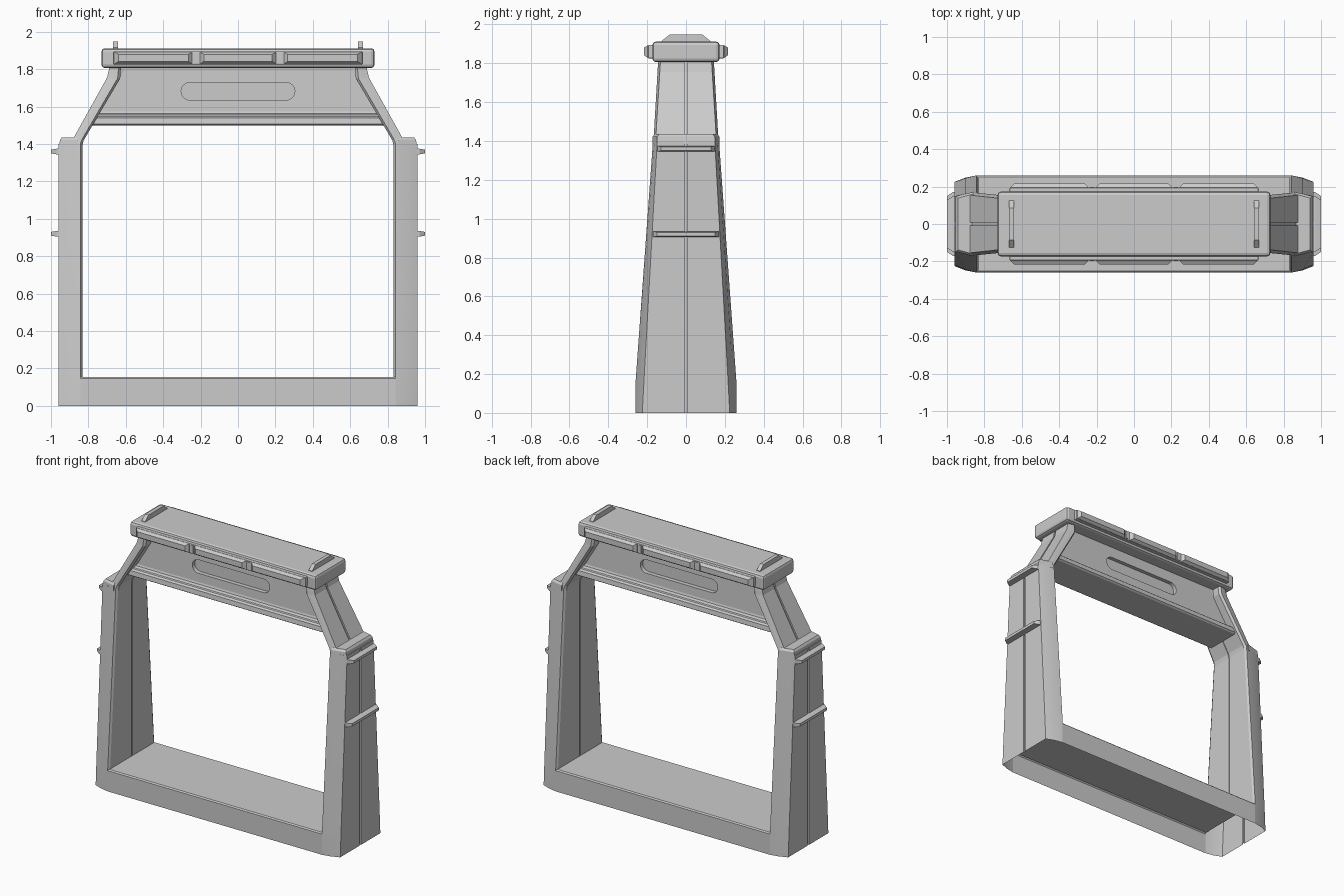
import bpy, bmesh, math

if "Cube" in bpy.data.objects:
    bpy.data.objects.remove(bpy.data.objects["Cube"])

grey = bpy.data.materials.new("matte_grey")
grey.diffuse_color = (0.6, 0.6, 0.6, 1)
grey.use_nodes = True
grey.node_tree.nodes["Principled BSDF"].inputs["Base Color"].default_value = grey.diffuse_color


def finish(name, bm, mirror="", bevel=0, drop=None):
    bmesh.ops.recalc_face_normals(bm, faces=bm.faces)
    if drop:
        gone = [f for f in bm.faces if drop(f.calc_center_median(), f.normal)]
        bmesh.ops.delete(bm, geom=gone, context="FACES")
    me = bpy.data.meshes.new(name)
    bm.to_mesh(me)
    bm.free()
    me.materials.append(grey)
    ob = bpy.data.objects.new(name, me)
    bpy.context.scene.collection.objects.link(ob)
    if bevel:
        mod = ob.modifiers.new("bevel", "BEVEL")
        mod.width, mod.segments, mod.limit_method = bevel, 2, "ANGLE"
    if mirror:
        mod = ob.modifiers.new("mirror", "MIRROR")
        mod.use_axis = ("X" in mirror, "Y" in mirror, False)
        mod.use_mirror_merge = False
    return ob


def add_loft(bm, rings):
    vs = [[bm.verts.new(p) for p in ring] for ring in rings]
    n = len(vs[0])
    for a, b in zip(vs, vs[1:]):
        for i in range(n):
            j = (i + 1) % n
            bm.faces.new((a[i], a[j], b[j], b[i]))
    bm.faces.new(vs[-1])
    bm.faces.new(vs[0][::-1])


def loft(name, rings, **kw):
    bm = bmesh.new()
    add_loft(bm, rings)
    return finish(name, bm, **kw)


def box(name, x0, x1, y0, y1, z0, z1, **kw):
    rings = [[(x0, y0, z), (x1, y0, z), (x1, y1, z), (x0, y1, z)] for z in (z0, z1)]
    return loft(name, rings, **kw)


def post_ring(inner, outer, h, o, lip):
    """Post section: rounded outside corner, lipped inside, grooved centre lines."""
    (xi, zi), (xo, zo) = inner, outer
    g = 0.01 / (xo - xi)
    half = [(g * 0.6, 0.005), (0, 0.005), (0, h - 0.015), (lip, h),
            (0.55, h + (o - h) * 0.36), (1, o), (1, 0.007), (1 - g, 0.007)]
    pts = [(t, -y) for t, y in half] + [(t, y) for t, y in reversed(half)]
    return [(xi + (xo - xi) * t, y, zi + (zo - zi) * t) for t, y in pts]


# Hollow base, open underneath and into the legs
loft("base", [[(x, -0.26, 0), (x, 0.26, 0), (x, 0.26, 0.147), (x, 0.252, 0.155),
               (x, -0.252, 0.155), (x, -0.26, 0.147)] for x in (-0.841, 0.841)],
     drop=lambda c, n: n.z < -0.9 or abs(n.x) > 0.9)

# Tapered hollow legs
leg = loft("leg", [post_ring((0.832, z), (0.96, z), h, o, 0.07) for z, h, o in
                   ((0, 0.26, 0.225), (0.155, 0.26, 0.217), (1.40, 0.17, 0.148))],
           mirror="X",
           drop=lambda c, n: n.z < -0.9 or (c.z < 0.15 and c.x < 0.843))

# Leg shoulder
loft("leg_shoulder", [[(0.855, -a, z), (x, -b, z), (x, b, z), (0.855, a, z)]
                      for z, x, a, b in ((1.385, 0.957, 0.173, 0.15),
                                         (1.422, 0.952, 0.172, 0.148),
                                         (1.436, 0.942, 0.162, 0.138))], mirror="X")

# Slanted arms rising to the cap
loft("arm", [post_ring(i, o, h, h - 0.012, 0.2) for i, o, h in
             (((0.832, 1.39), (0.91, 1.39), 0.17), ((0.825, 1.42), (0.875, 1.44), 0.166),
              ((0.63, 1.75), (0.70, 1.755), 0.147), ((0.625, 1.82), (0.685, 1.82), 0.143))],
     mirror="X")

# Cross beam: bottom ledge with a deep-set, inset panel on each face
half = [(0.12, 1.50), (0.132, 1.508), (0.128, 1.54), (0.112, 1.548),
        (0.108, 1.556), (0.086, 1.562), (0.078, 1.815)]
profile = [(-y, z) for y, z in half] + [(y, z) for y, z in reversed(half)]
bm = bmesh.new()
add_loft(bm, [[(s * (0.845 - (z - 1.41) * 0.55), y, z) for y, z in profile] for s in (-1, 1)])
bmesh.ops.recalc_face_normals(bm, faces=bm.faces)
panels = [f for f in bm.faces if abs(f.normal.y) > 0.9
          and f.calc_center_median().z > 1.6]
bmesh.ops.inset_individual(bm, faces=panels, thickness=0.026, depth=-0.004)
beam = finish("cross_beam", bm)

# Rounded slot recessed in each panel
for side, label in ((-1, "front"), (1, "back")):
    ring = []
    for k in range(26):
        end = 1 if k < 13 else -1
        a = -math.pi / 2 + math.pi * (k if k < 13 else k - 1) / 12
        ring.append((end * 0.257 + 0.047 * math.cos(a), 1.682 + 0.047 * math.sin(a)))
    cutter = loft("slot_cutter_" + label,
                  [[(x, side * y, z) for x, z in ring] for y in (0.05, 0.2)])
    cutter.hide_render = True
    cutter.hide_viewport = True
    cut = beam.modifiers.new("slot_" + label, "BOOLEAN")
    cut.operation, cut.object, cut.solver = "DIFFERENCE", cutter, "EXACT"

# Top cap
box("top_cap", -0.73, 0.73, -0.173, 0.173, 1.806, 1.912, bevel=0.018)

# Bumper rails along both long sides of the cap
box("rail_backing", -0.665, 0.665, -0.195, -0.16, 1.825, 1.895, mirror="Y", bevel=0.005)
for k, (x0, x1) in enumerate(((-0.66, -0.245), (-0.203, 0.203), (0.245, 0.66))):
    loft("rail_%d" % k, [[(x0 + d, y, z0), (x1 - d, y, z0), (x1 - d, y, z1), (x0 + d, y, z1)]
                         for y, d, z0, z1 in ((-0.17, 0, 1.828, 1.892),
                                              (-0.197, 0, 1.828, 1.892),
                                              (-0.217, 0.02, 1.842, 1.880))], mirror="Y")
box("rail_clip", 0.214, 0.236, -0.199, -0.17, 1.833, 1.887, mirror="XY")

# Low handles on top of the cap
loft("top_handle", [[(x, -0.125, 1.905), (x, 0.125, 1.905), (x, 0.125, 1.915),
                     (x, 0.085, 1.947), (x, -0.085, 1.947), (x, -0.125, 1.915)]
                    for x in (0.642, 0.669)], mirror="X")

# Rungs on the outside of the legs
for label, z, w in (("lower", 0.92, 0.17), ("upper", 1.36, 0.148)):
    loft(label + "_rung", [[(x, -y, z - t), (x, y, z - t), (x, y, z + t), (x, -y, z + t)]
                           for x, y, t in ((0.945, w, 0.015), (0.97, w, 0.015),
                                           (1.0, w - 0.02, 0.010))], mirror="X")

# Soften the rounded leg corners
bpy.context.view_layer.objects.active = leg
leg.select_set(True)
bpy.ops.object.shade_smooth_by_angle(angle=math.radians(25))
